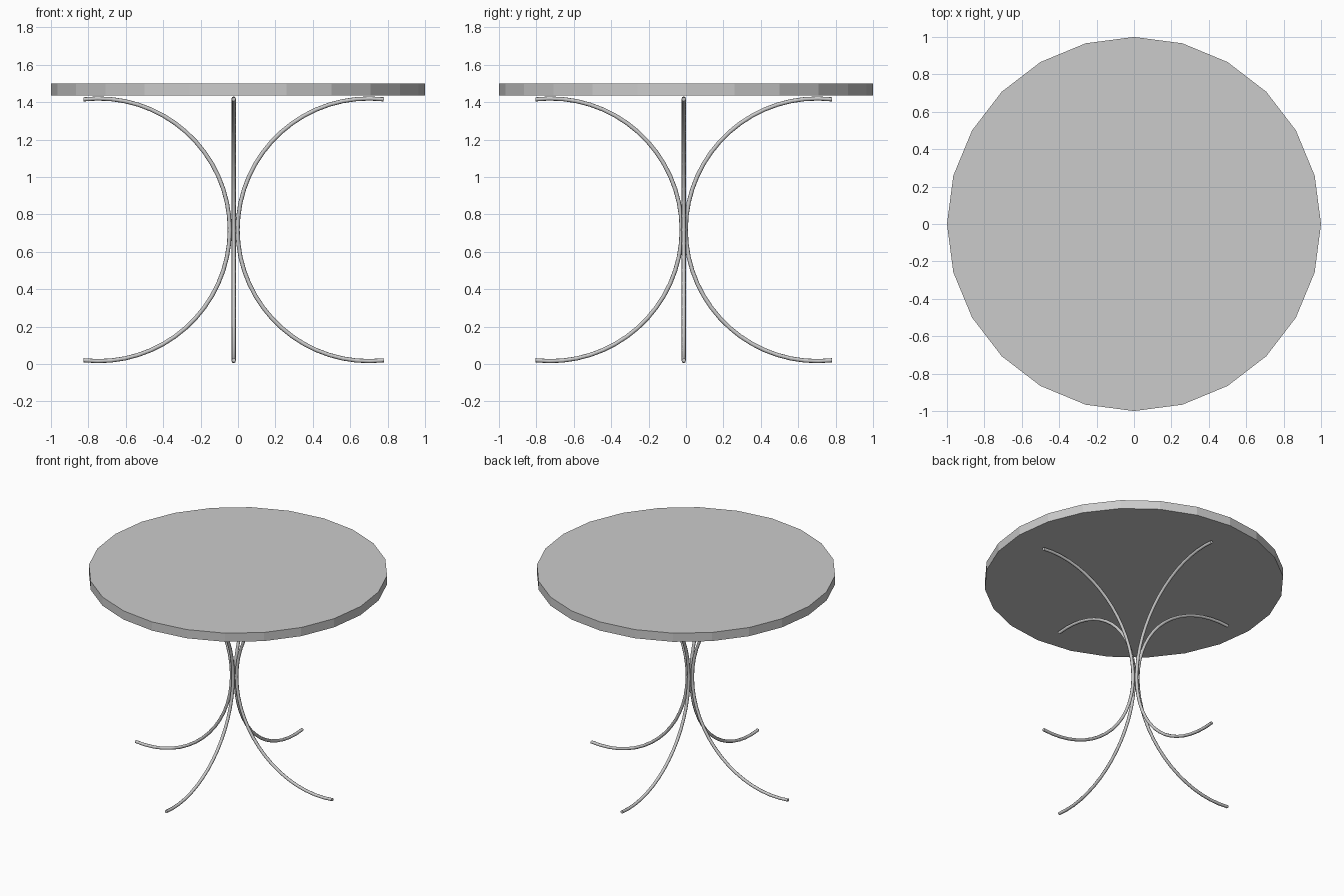
import bpy
from math import sin, cos, pi, radians

if "Cube" in bpy.data.objects:
    bpy.data.objects.remove(bpy.data.objects["Cube"])

# Round 24-sided table top
bpy.ops.mesh.primitive_cylinder_add(vertices=24, radius=1, depth=0.064, location=(0, 0, 1.468))
bpy.context.object.name = "table_top"

HUB = (-0.023, -0.012)   # where the four legs meet
R, MID_Z, TUBE = 0.702, 0.718, 0.011
SWEEP = radians(96.5)
STEPS = 32


def bent_leg(name, heading, apex):
    """Half-circle tube bulging toward the hub, opening along heading."""
    curve = bpy.data.curves.new(name, 'CURVE')
    curve.dimensions = '3D'
    curve.bevel_depth = TUBE
    curve.bevel_resolution = 2
    curve.use_fill_caps = True
    spline = curve.splines.new('POLY')
    spline.points.add(STEPS)
    for i, p in enumerate(spline.points):
        a = -SWEEP + 2 * SWEEP * i / STEPS
        d = apex + R - R * cos(a)
        p.co = (HUB[0] + d * cos(heading), HUB[1] + d * sin(heading), MID_Z + R * sin(a), 1)
    leg = bpy.data.objects.new(name, curve)
    bpy.context.collection.objects.link(leg)
    bpy.ops.object.select_all(action='DESELECT')
    leg.select_set(True)
    bpy.context.view_layer.objects.active = leg
    bpy.ops.object.convert(target='MESH')
    bpy.ops.object.shade_smooth_by_angle(angle=radians(50))


# Four bent tube legs
for k, side in enumerate(("right", "back", "left", "front")):
    bent_leg(side + "_leg", k * pi / 2, 0.021 if k % 2 == 0 else 0.011)
